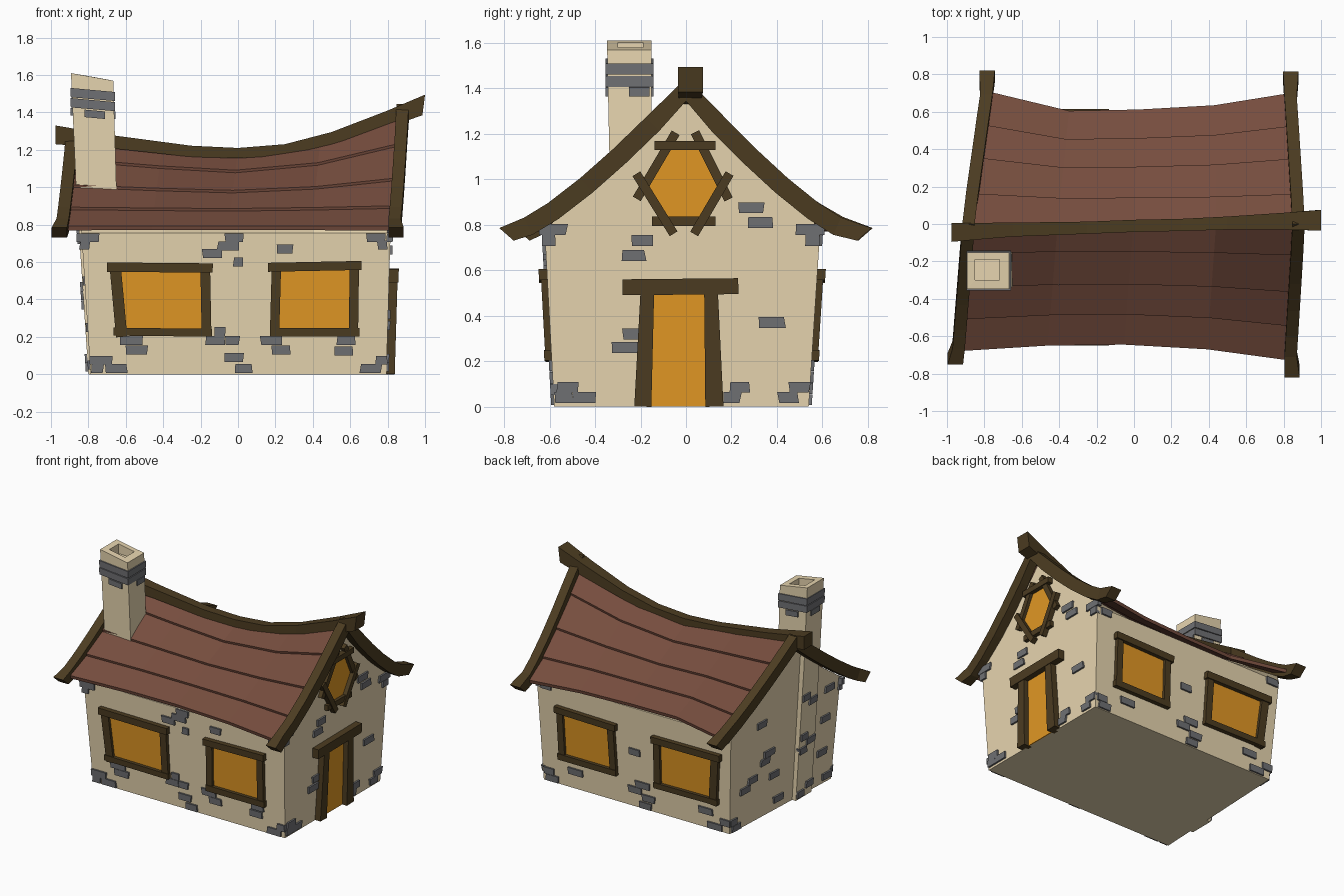
import bpy, bmesh, math, random

if "Cube" in bpy.data.objects:
    bpy.data.objects.remove(bpy.data.objects["Cube"])
random.seed(4)


def material(name, r, g, b):
    m = bpy.data.materials.new(name)
    m.diffuse_color = [(c / 255 / 12.92 if c < 11 else ((c / 255 + .055) / 1.055) ** 2.4)
                       for c in (r, g, b)] + [1]
    m.use_nodes = True
    m.node_tree.nodes["Principled BSDF"].inputs["Base Color"].default_value = m.diffuse_color
    return m


PLASTER = material("cream plaster", 233, 215, 177)
WOOD = material("dark wood", 76, 60, 33)
ROOF = material("red brown roof", 118, 77, 62)
STONE = material("grey stone", 112, 113, 116)
GLASS = material("amber glass", 226, 152, 36)


def make(name, mat, solids):
    """One object from solids; each solid is a list of rings that are skinned and capped."""
    bm = bmesh.new()
    for rings in solids:
        vs = [[bm.verts.new(p) for p in ring] for ring in rings]
        n = len(vs[0])
        for a, b in zip(vs, vs[1:]):
            for i in range(n):
                j = (i + 1) % n
                bm.faces.new((a[i], a[j], b[j], b[i]))
        bm.faces.new(vs[0][::-1])
        bm.faces.new(vs[-1])
    bmesh.ops.recalc_face_normals(bm, faces=bm.faces)
    me = bpy.data.meshes.new(name)
    bm.to_mesh(me)
    bm.free()
    me.materials.append(mat)
    ob = bpy.data.objects.new(name, me)
    bpy.context.collection.objects.link(ob)
    return ob


# Wall surfaces: (along, height, outward offset) -> point
def front(a, z, d): return (a, -.58 - .055 * z - d, z)
def back(a, z, d): return (a, .54 + .065 * z + d, z)
def right(a, z, d): return (.793 + .03 * z + d, a, z)
def left(a, z, d): return (-.763 - .062 * z + (a + .02) * .045 - d, a, z)
def stack(a, z, d): return (-.80 - .065 * z - d, a, z)


def prism(surf, pts, d0, d1):
    return [[surf(a, z, d) for a, z in pts] for d in (d0, d1)]


def board(surf, a0, z0, a1, z1, w, d, w2=None):
    l = math.hypot(a1 - a0, z1 - z0)
    nx, nz = -(z1 - z0) / l / 2, (a1 - a0) / l / 2
    w2 = w2 or w
    return prism(surf, [(a0 + nx * w, z0 + nz * w), (a1 + nx * w2, z1 + nz * w2),
                        (a1 - nx * w2, z1 - nz * w2), (a0 - nx * w, z0 - nz * w)], -.02, d)


def stones(name, surf, spots):
    out = []
    for a, z, w in spots:
        j = lambda: random.uniform(-.006, .006)
        h = .024
        out.append(prism(surf, [(a - w / 2 + j(), max(0, z - h)), (a + w / 2 + j(), max(0, z - h)),
                                (a + w / 2 + j(), z + h), (a - w / 2 + j(), z + h)], -.02, .013))
    make(name, STONE, out)


# Roof surface: five stations along the ridge, v from -1 (front eave) to 1 (back eave)
T = [0, .27, .5, .75, 1]
RIDGE = [1.265, 1.205, 1.17, 1.23, 1.395]
EAVE_F = [.68, .65, .645, .67, .73]
EAVE_B = [.71, .605, .612, .635, .70]


def roof(i, v, dz=0):
    u = abs(v)
    xl = -.885 + (.10 if v > 0 else .055) * v
    xr = .88 - .045 * u
    p = 1.04 + (.10, .04, 0, .06, .22)[i]
    z = .78 + (RIDGE[i] - .78) * max(0, 1 - u) ** p
    return (xl + (xr - xl) * T[i], v * (EAVE_B if v > 0 else EAVE_F)[i], z + dz)


# House body: base, wall tops, then the underside of the roof
rings = []
for i, t in enumerate(T):
    yz = [(-.58, 0), (-.621, .755)]
    yz += [roof(i, v, -.045)[1:] for v in (-.8, -.6, -.4, -.2, 0, .2, .4, .6, .8)]
    yz += [(.589, .755), (.54, 0)]
    ring = []
    for y, z in yz:
        x0, x1 = left(y, z, 0)[0], right(y, z, 0)[0]
        ring.append((x0 + (x1 - x0) * t, y, z))
    rings.append(ring)
make("house_walls", PLASTER, [rings])

# Roof: four overlapping plank rows per side
rows = [0, .23, .5, .75, 1]
for side, name in ((-1, "front"), (1, "back")):
    make(f"roof_{name}", ROOF, [
        [[roof(i, side * (a + 1e-6)), roof(i, side * b, .014),
          roof(i, side * (b - .008), -.012), roof(i, side * (a + 1e-6), -.025)] for i in range(5)]
        for a, b in zip(rows, rows[1:])])

# Barge boards along the four gable edges, with tips past the eaves
for i, s, tip, tipx, name in ((0, -1, .72, -.955, "left_front"), (0, 1, .79, -.785, "left_back"),
                              (4, -1, .79, .845, "right_front"), (4, 1, .785, .838, "right_back")):
    path = [roof(i, s * v) for v in (1e-6, .2, .4, .6, .8, .95)] + [(tipx, s * tip, .758)]
    rings = []
    for k, (x, y, z) in enumerate(path):
        a, b = path[max(0, k - 1)], path[min(k + 1, len(path) - 1)]
        dy, dz = abs(b[1] - a[1]), b[2] - a[2]
        l = math.hypot(dy, dz)
        ny, nz = (0, 1.2) if k == 0 else (-dz / l * s, dy / l)
        if k == len(path) - 1:
            ny, nz = .75 * s, .66
        h, w = .042, .033 + .008 * (k == len(path) - 1)
        rings.append([(x + p * w, y + q * ny * h, z + q * nz * h)
                      for p, q in ((-1, -1), (1, -1), (1, 1), (-1, 1))])
    make(f"barge_board_{name}", WOOD, [rings])

# Sagging ridge beam: x, y centre, top, width, height
beam = [(-.975, -.045, 1.33, .10, .10), (-.65, -.03, 1.275, .075, .07), (-.25, -.02, 1.222, .065, .06),
        (0, -.01, 1.21, .065, .055), (.25, -.005, 1.23, .065, .06), (.5, .005, 1.295, .07, .065),
        (.8, .015, 1.41, .09, .09), (1.0, .02, 1.495, .11, .11)]
make("ridge_beam", WOOD, [[[(x - .014 * k * (x > .9), y + w / 2 * s, top - h * k)
                            for s, k in ((-1, 0), (1, 0), (1, 1), (-1, 1))]
                           for x, y, top, w, h in beam]])


# Chimney: runs up the left wall, leans out, with a recessed flue
def rect(x0, x1, y0, y1, zl, zr):
    return [(x0, y0, zl), (x1, y0, zr), (x1, y1, zr), (x0, y1, zl)]


make("chimney", PLASTER, [[rect(-.80, -.65, -.335, -.15, 0, 0), rect(-.866, -.65, -.335, -.15, 1.0, 1.0),
                           rect(-.893, -.667, -.347, -.152, 1.61, 1.57),
                           rect(-.85, -.72, -.30, -.19, 1.603, 1.58),
                           rect(-.85, -.72, -.30, -.19, 1.53, 1.53)]])
make("chimney_stone_band", STONE,
     [[rect(-.894, -.657, -.354, -.143, z, z - .02), rect(-.896, -.657, -.355, -.144, z + .05, z + .028)]
      for z in (1.427, 1.481)]
     + [[rect(x0, x1, y0, y1, z, z - .01), rect(x0, x1, y0, y1, z + .04, z + .03)]
        for x0, x1, y0, y1, z in ((-.82, -.71, -.355, -.31, 1.375), (-.70, -.654, -.25, -.16, 1.375),
                                  (-.895, -.85, -.30, -.2, 1.385), (-.82, -.72, -.2, -.142, 1.375))])

# Front and back windows
for surf, name in ((front, "front"), (back, "back")):
    make(f"{name}_windows_glass", GLASS, [
        prism(surf, [(-.62, .22), (-.18, .22), (-.18, .56), (-.645, .56)], -.002, .007),
        prism(surf, [(.20, .22), (.62, .22), (.62, .57), (.20, .57)], -.002, .007)])
    make(f"{name}_window_frames", WOOD, [
        board(surf, -.70, .573, -.135, .568, .05, .036), board(surf, -.665, .228, -.14, .222, .042, .032),
        board(surf, -.655, .56, -.622, .20, .06, .027), board(surf, -.175, .56, -.168, .205, .052, .027),
        board(surf, .16, .572, .66, .582, .048, .036), board(surf, .17, .225, .65, .225, .045, .032),
        board(surf, .205, .56, .195, .205, .05, .027), board(surf, .622, .57, .617, .21, .05, .027)])

# Door with heavy posts and lintel
make("door", GLASS, [prism(right, [(-.16, 0), (.10, 0), (.10, .5), (-.16, .5)], -.002, .007)])
make("door_frame", WOOD, [board(right, -.19, 0, -.17, .51, .075, .045, .06),
                          board(right, .125, 0, .11, .51, .08, .045, .06),
                          board(right, -.28, .525, .23, .53, .07, .05)])

# Six-sided gable window with crossing boards
hexa = [(-.17, .97), (-.07, 1.14), (.06, 1.14), (.145, .97), (.06, .825), (-.08, .825)]
make("gable_window_glass", GLASS, [prism(right, hexa, -.002, .007)])
bars = []
for k in range(6):
    (a0, z0), (a1, z1) = hexa[k], hexa[(k + 1) % 6]
    ca, cz = (a0 + a1) / 2, (z0 + z1) / 2
    e = 1 + .14 / math.hypot(a1 - a0, z1 - z0)
    oa, oz = (ca + .01) * .1, (cz - .98) * .06
    bars.append(board(right, ca + (a0 - ca) * e + oa, cz + (z0 - cz) * e + oz,
                      ca + (a1 - ca) * e + oa, cz + (z1 - cz) * e + oz, .04, .03 + .008 * (k % 2)))
make("gable_window_frame", WOOD, bars)

# Scattered wall stones: along, height, width
stones("front_stones", front, [
    (-.80, .73, .12), (-.82, .69, .05), (-.02, .73, .10), (-.05, .685, .12), (-.14, .645, .10), (.0, .60, .05),
    (.25, .67, .09), (.74, .73, .10), (.77, .69, .05), (-.10, .23, .06), (-.57, .18, .12), (-.54, .13, .11),
    (-.12, .18, .10), (-.03, .18, .07), (-.02, .09, .10), (.03, .03, .09), (.18, .18, .12), (.23, .13, .10),
    (.58, .18, .10), (.56, .125, .10), (.71, .03, .11), (.765, .075, .06), (-.73, .075, .12), (-.65, .03, .11),
    (-.75, .03, .06)])
stones("right_stones", right, [
    (-.585, .78, .12), (-.60, .73, .06), (-.19, .73, .10), (-.23, .665, .10), (.285, .875, .11), (.33, .81, .11),
    (.545, .78, .12), (.56, .73, .06), (.38, .37, .11), (-.24, .32, .08), (-.27, .26, .12), (-.52, .085, .10),
    (-.54, .04, .08), (-.45, .04, .10), (.235, .085, .09), (.20, .04, .08), (.50, .085, .09), (.45, .04, .09)])
stones("back_stones", back, [
    (.02, .42, .09), (-.03, .18, .11), (.03, .13, .11), (-.08, .09, .1), (.52, .13, .12), (.72, .03, .1),
    (.74, .08, .08), (-.55, .13, .11), (-.62, .03, .11), (-.71, .08, .08), (.74, .73, .08), (-.72, .73, .09),
    (-.05, .03, .09)])
stones("left_stones", left, [
    (.40, .28, .11), (.32, .33, .1), (.15, .47, .11), (.19, .42, .09), (.08, .28, .1), (.48, .03, .1),
    (.51, .08, .07), (-.47, .50, .1), (-.50, .72, .1), (-.45, .25, .1), (-.52, .05, .1), (.02, .08, .1),
    (.25, .72, .1)])
stones("chimney_stones", stack, [
    (-.19, .04, .08), (-.29, .085, .08), (-.19, .37, .08), (-.28, .42, .09), (-.20, .47, .08),
    (-.28, .72, .09), (-.20, .77, .08)])
